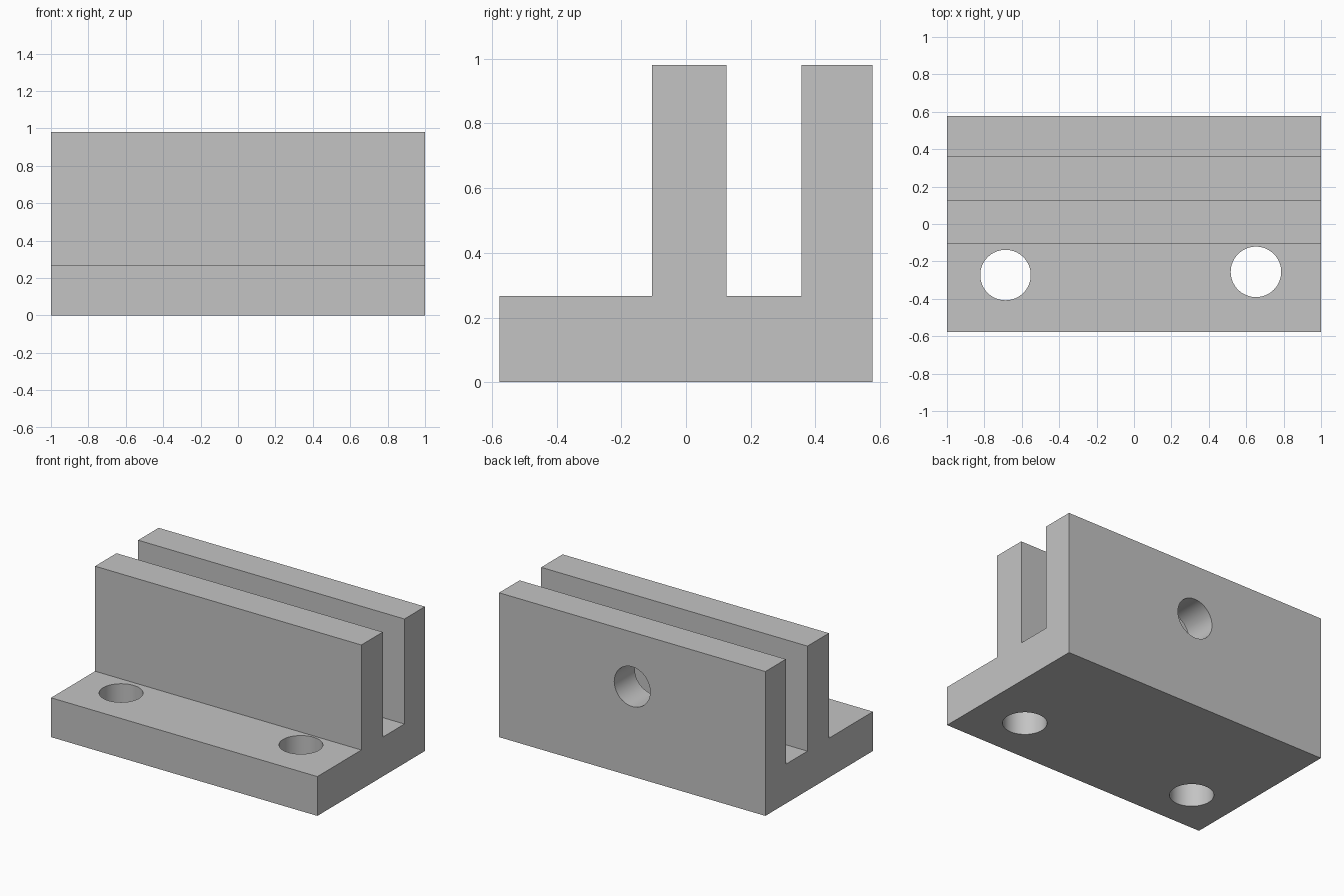
import bpy, bmesh, math

default = bpy.data.objects.get("Cube")
if default:
    bpy.data.objects.remove(default, do_unlink=True)

# Single plain grey
grey = bpy.data.materials.new("light_grey")
grey.use_nodes = True
colour = (0.55, 0.55, 0.55, 1)
grey.diffuse_color = colour
grey.node_tree.nodes["Principled BSDF"].inputs["Base Color"].default_value = colour

# Bracket: side profile (y, z) extruded along x
BASE, TOP, DEPTH = 0.267, 0.98, 0.577
profile = [(-DEPTH, 0), (DEPTH, 0), (DEPTH, TOP), (0.357, TOP), (0.357, BASE),
           (0.125, BASE), (0.125, TOP), (-0.105, TOP), (-0.105, BASE), (-DEPTH, BASE)]
bm = bmesh.new()
end = bm.faces.new([bm.verts.new((-1, y, z)) for y, z in profile])
ext = bmesh.ops.extrude_face_region(bm, geom=[end])
moved = [v for v in ext["geom"] if isinstance(v, bmesh.types.BMVert)]
bmesh.ops.translate(bm, verts=moved, vec=(2, 0, 0))
bmesh.ops.recalc_face_normals(bm, faces=bm.faces)
mesh = bpy.data.meshes.new("slotted_bracket")
bm.to_mesh(mesh)
bm.free()
mesh.materials.append(grey)
bracket = bpy.data.objects.new("slotted_bracket", mesh)
bpy.context.collection.objects.link(bracket)


def drill(name, location, depth, tilt=0):
    """Cut a round hole through the bracket."""
    bpy.ops.mesh.primitive_cylinder_add(vertices=64, radius=0.135, depth=depth,
                                        location=location, rotation=(tilt, 0, 0))
    cutter = bpy.context.object
    cutter.name = name
    cutter.data.materials.append(grey)
    cutter.hide_render = True
    mod = bracket.modifiers.new(name, "BOOLEAN")
    mod.operation, mod.solver, mod.object = "DIFFERENCE", "EXACT", cutter
    bpy.context.view_layer.objects.active = bracket
    bpy.ops.object.modifier_apply(modifier=name)
    bpy.data.objects.remove(cutter, do_unlink=True)


# Two mounting holes in the flange, one screw hole in the rear wall
drill("right_mounting_hole", (-0.687, -0.273, BASE / 2), 0.5)
drill("left_mounting_hole", (0.652, -0.256, BASE / 2), 0.5)
drill("rear_screw_hole", (0, 0.467, 0.61), 0.34, math.pi / 2)

bpy.ops.object.select_all(action="DESELECT")
bracket.select_set(True)
bpy.context.view_layer.objects.active = bracket
bpy.ops.object.shade_smooth_by_angle(angle=math.radians(30))
